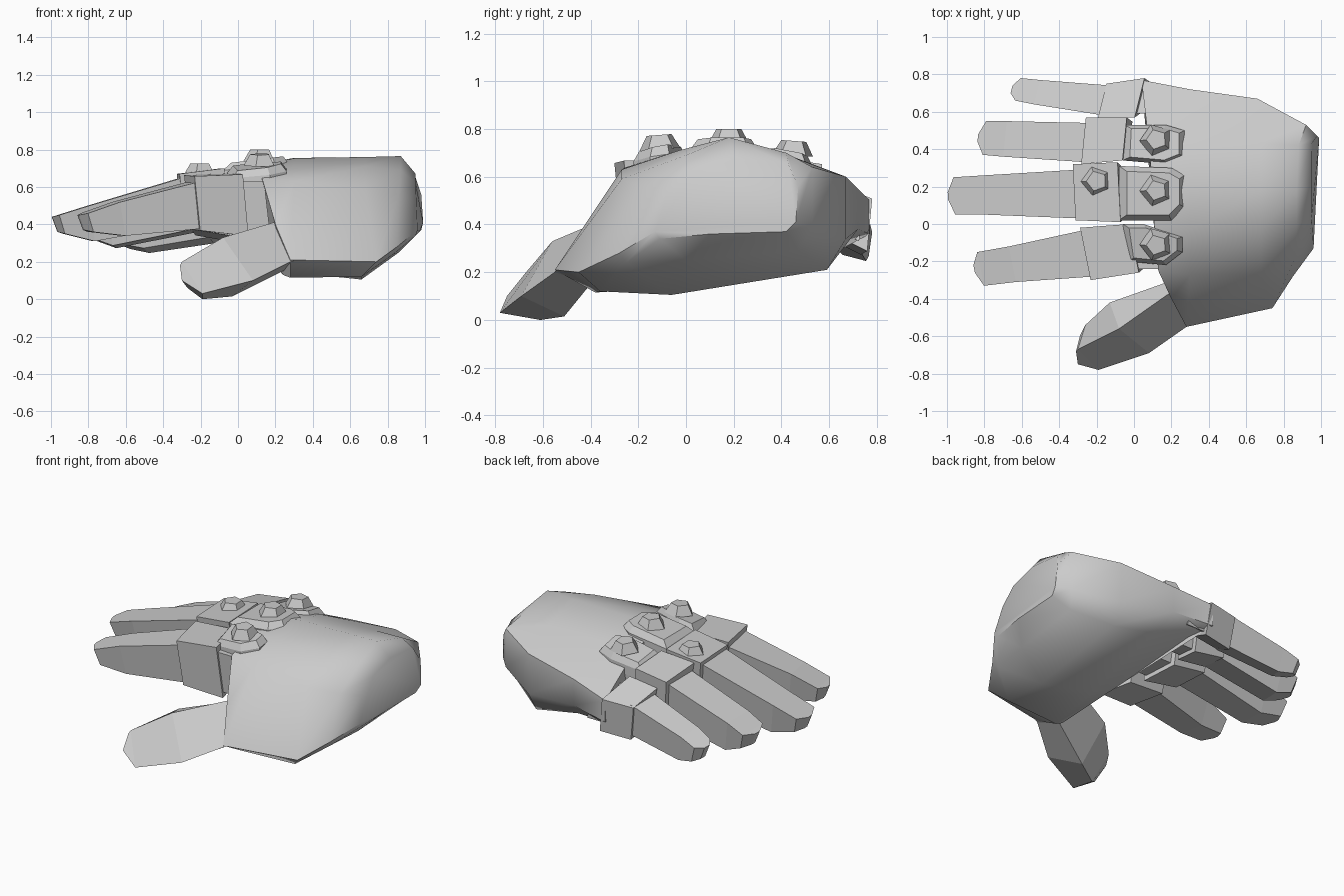
import bpy
import bmesh
from math import radians, atan
from mathutils import Matrix, Vector

if "Cube" in bpy.data.objects:
    bpy.data.objects.remove(bpy.data.objects["Cube"], do_unlink=True)

UNIT = 0.01  # coordinates below are in hundredths

grey = bpy.data.materials.new("plain grey")
grey.use_nodes = True
grey.diffuse_color = (0.6, 0.6, 0.6, 1)
grey.node_tree.nodes["Principled BSDF"].inputs["Base Color"].default_value = grey.diffuse_color


def finish(name, bm, smooth_angle=None):
    """Turn a bmesh into a named object with consistent normals."""
    bmesh.ops.recalc_face_normals(bm, faces=bm.faces)
    mesh = bpy.data.meshes.new(name)
    bm.to_mesh(mesh)
    bm.free()
    mesh.materials.append(grey)
    obj = bpy.data.objects.new(name, mesh)
    bpy.context.collection.objects.link(obj)
    if smooth_angle:
        bpy.ops.object.select_all(action="DESELECT")
        obj.select_set(True)
        bpy.context.view_layer.objects.active = obj
        bpy.ops.object.shade_smooth_by_angle(angle=radians(smooth_angle))


def loft(name, rings, smooth_angle=None):
    """Bridge closed rings of points and cap both ends."""
    bm = bmesh.new()
    loops = [[bm.verts.new(Vector(p) * UNIT) for p in ring] for ring in rings]
    for near, far in zip(loops, loops[1:]):
        for i in range(len(near)):
            j = (i + 1) % len(near)
            bm.faces.new((near[i], near[j], far[j], far[i]))
    bm.faces.new(loops[0])
    bm.faces.new(loops[-1])
    finish(name, bm, smooth_angle)


def section(x, y0, y1, z0, z1, tilt, skew, narrow):
    """Four-sided finger section: tilted, skewed in plan, narrower and set back below."""
    lean = tilt * (y1 - y0) / 2
    slide = skew * (y1 - y0) / 2
    inset = narrow * (y1 - y0)
    under = x + 3
    return [(x - slide, y0, z1 - lean), (x + slide, y1, z1 + lean),
            (under + slide, y1 - inset, z0 + lean), (under - slide, y0 + inset, z0 - lean)]


# Hand body: rings from the knuckles to the closed wrist,
# each running thumb side, back of hand, little finger side, palm
body_rings = [
    [(24, -37, 13), (20, -40, 40), (13, -25, 64), (11, -5, 69), (10, 18, 72),
     (8, 43, 66), (4, 77, 50), (4, 77, 36), (10, 62, 33), (16, 10, 23)],
    [(28, -38, 11.5), (28, -55, 21), (30, -27, 63), (30, -3, 71), (30, 18, 75.5),
     (30, 43, 69), (30, 72, 55), (30, 72, 38), (35, 60, 27), (32, 0, 14)],
    [(66, -36, 12), (74, -45, 20), (68, -27, 59), (68, -3, 71), (68, 18, 76),
     (68, 43, 69), (66, 67, 60), (66, 67, 34), (66, 59, 21), (66, -6, 10.5)],
    [(83, -25, 24), (85, -28, 28), (86, -18, 56), (87, 0, 69), (87, 18, 76.5),
     (88, 42, 70), (92, 53, 64), (92, 53, 39), (88, 47, 29), (86, 0, 25)],
    [(95, -11, 34), (96, -13, 37), (94, -8, 53), (95, 3, 62), (95, 20, 67),
     (95, 43, 65), (98, 47, 56), (99, 46, 41), (98, 42, 37), (97, 10, 36)],
]
loft("hand_body", body_rings, 45)

# Thumb: four-sided sections from the root to the blunt tip
thumb_rings = [
    [(30, -30, 40), (30, -35, 42), (34, -53, 22), (34, -38, 18)],
    [(18, -31, 38), (19, -37, 41), (28, -55, 20), (24, -40, 15)],
    [(-13, -42, 29), (-8, -56, 33), (8, -69, 10), (-3, -51, 1.5)],
    [(-26, -54, 18), (-30, -67, 20), (-19, -78, 3), (-19, -61, 0)],
    [(-29, -60, 14), (-31, -68, 18), (-30, -75, 10), (-27, -68, 6)],
]
loft("thumb", thumb_rings)

# Fingers: tilt and skew, knuckle block sections, then tapered finger sections
fingers = {
    "index": (0.02, -0.2, [(-26, -30, -2, 37, 66), (0, -26, 0, 34, 67)],
              [(-23, -28, -3, 38, 63), (-65, -31, -12, 34, 52), (-82, -33, -15, 36, 46)]),
    "middle": (0.0, -0.05, [(-32, 2, 32, 38, 67), (-8, 1, 33, 34, 70)],
               [(-30, 3, 29, 40, 65), (-80, 5, 26, 31, 50), (-96, 5, 25, 35, 45)]),
    "ring": (-0.15, 0.1, [(-27, 32, 57, 36, 64), (-5, 34, 57, 32, 67)],
             [(-24, 33, 54, 37, 61), (-69, 36, 55, 28, 47), (-80, 37, 55, 32, 42)]),
    "little": (-0.4, 0.25, [(-17, 57, 75, 31, 53), (3, 57, 78, 33, 55)],
               [(-14, 58, 74, 32, 52), (-52, 64, 77, 26, 42), (-62, 66, 78, 28, 38)]),
}
for label, (tilt, skew, block, shaft) in fingers.items():
    loft(label + "_knuckle_block", [section(*s, tilt, skew, 0.1) for s in block])
    # Recessed neck joining the block to the hand
    x, y0, y1, z0, z1 = block[-1]
    neck = (y0 + 2, y1 - 4, z0 + 3, z1 - 4, tilt, skew, 0.1)
    loft(label + "_neck", [section(x - 2, *neck), section(x + 12, *neck)])
    # Finger with a pointed wedge at its end
    x, y0, y1, z0, z1 = shaft[-1]
    middle = (y0 + y1) / 2
    wedge = (x - 3.5, middle - 2, middle + 2, z0 + 1, z1 - 1)
    loft(label + "_finger", [section(*s, tilt / 2, skew, 0.12) for s in shaft + [wedge]])


def plate(name, outline, base, top, tilt):
    """Armour plate with sloped rim over a knuckle."""
    cx = sum(p[0] for p in outline) / len(outline)
    cy = sum(p[1] for p in outline) / len(outline)

    def ring(scale, z):
        return [(cx + (x - cx) * scale, cy + (y - cy) * scale,
                 z + tilt * (y - cy) + 0.1 * (x - cx)) for x, y in outline]
    loft(name, [ring(1, base), ring(1, top - 4), ring(0.8, top)])


def stud(name, x, y, z, tilt):
    """Five-sided tapered stud."""
    bm = bmesh.new()
    place = Matrix.Translation(Vector((x, y, z)) * UNIT)
    turn = Matrix.Rotation(atan(tilt), 4, "X") @ Matrix.Rotation(radians(20), 4, "Z")
    bmesh.ops.create_cone(bm, cap_ends=True, segments=5, radius1=0.09,
                          radius2=0.055, depth=0.06, matrix=place @ turn)
    finish(name, bm)


# Knuckle plates and their studs
plates = {
    "index": ([(-6, 0), (5, 0), (26, -7), (26, -15), (17, -22), (-3, -20)], 71.5, 0.15, (12, -11, 74.5)),
    "middle": ([(-8, 31), (20, 30), (27, 26), (27, 9), (20, 2), (-8, 2)], 75, 0.0, (12, 18, 77)),
    "ring": ([(-5, 53), (17, 53), (27, 50), (27, 36), (17, 32), (-6, 34)], 69.5, -0.15, (12, 45, 72)),
}
for label, (outline, top, tilt, spot) in plates.items():
    plate(label + "_knuckle_plate", outline, top - 10, top, tilt)
    stud(label + "_knuckle_stud", *spot, tilt / 2)
stud("middle_finger_stud", -20, 23, 69.5, 0.0)
